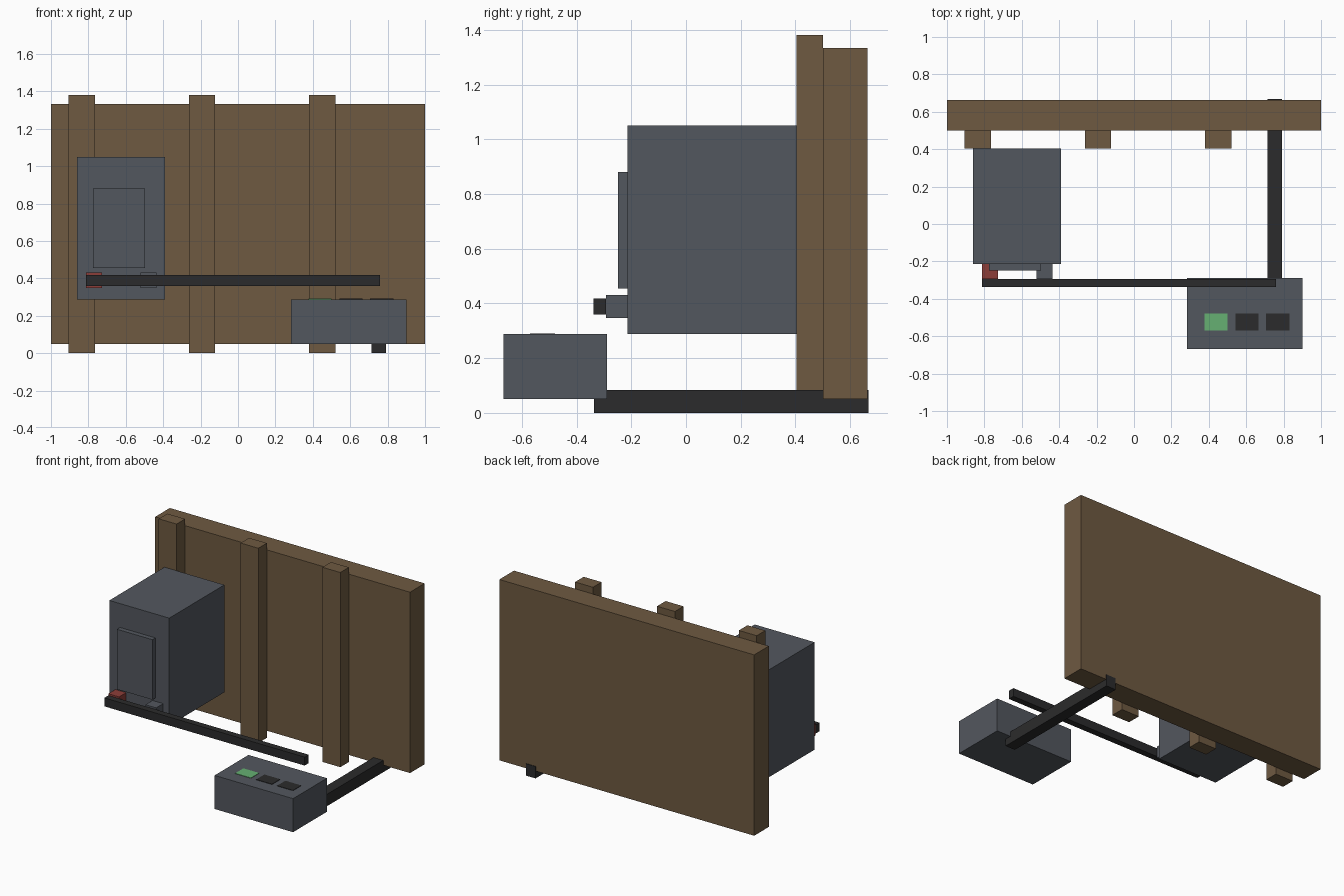
import bpy
import bmesh

if "Cube" in bpy.data.objects:
    bpy.data.objects.remove(bpy.data.objects["Cube"])


def material(name, rgb):
    m = bpy.data.materials.new(name)
    m.diffuse_color = (*rgb, 1.0)
    m.use_nodes = True
    m.node_tree.nodes["Principled BSDF"].inputs["Base Color"].default_value = m.diffuse_color
    return m


WOOD = material("brown wood", (0.157, 0.101, 0.053))
GREY = material("slate grey", (0.086, 0.095, 0.113))
BLACK = material("black rubber", (0.024, 0.024, 0.025))
RED = material("dull red", (0.262, 0.047, 0.040))
GREEN = material("indicator green", (0.133, 0.434, 0.168))


def box(name, x, y, z, mat):
    """Box spanning the (min, max) ranges on each axis."""
    bm = bmesh.new()
    bmesh.ops.create_cube(bm, size=1.0)
    for v in bm.verts:
        v.co = [r[0] if c < 0 else r[1] for c, r in zip(v.co, (x, y, z))]
    mesh = bpy.data.meshes.new(name)
    bm.to_mesh(mesh)
    bm.free()
    mesh.materials.append(mat)
    ob = bpy.data.objects.new(name, mesh)
    bpy.context.collection.objects.link(ob)
    return ob


# Wall panel with three upright battens
box("wall_panel", (-1.0, 1.0), (0.5, 0.664), (0.05, 1.333), WOOD)
for i, x in enumerate((-0.835, -0.193, 0.45)):
    box(f"batten_{i + 1}", (x - 0.07, x + 0.07), (0.404, 0.5), (0.0, 1.381), WOOD)

# Cabinet with raised door
box("cabinet", (-0.86, -0.39), (-0.214, 0.404), (0.288, 1.05), GREY)
box("cabinet_door", (-0.776, -0.498), (-0.248, -0.214), (0.455, 0.881), GREY)

# Two terminals on the cabinet front
for name, x, mat in (("red_terminal", -0.77, RED), ("grey_terminal", -0.479, GREY)):
    box(name, (x - 0.042, x + 0.042), (-0.293, -0.214), (0.347, 0.431), mat)

# Cross cable and floor cable
box("cross_cable", (-0.812, 0.76), (-0.338, -0.293), (0.359, 0.419), BLACK)
box("floor_cable", (0.713, 0.79), (-0.336, 0.668), (0.0, 0.084), BLACK)

# Control box with three top plates
box("control_box", (0.284, 0.9), (-0.668, -0.288), (0.05, 0.288), GREY)
for i, (x, mat) in enumerate(((0.439, GREEN), (0.604, BLACK), (0.769, BLACK))):
    box(f"button_plate_{i + 1}", (x - 0.062, x + 0.062), (-0.57, -0.478),
        (0.284, 0.291), mat)
